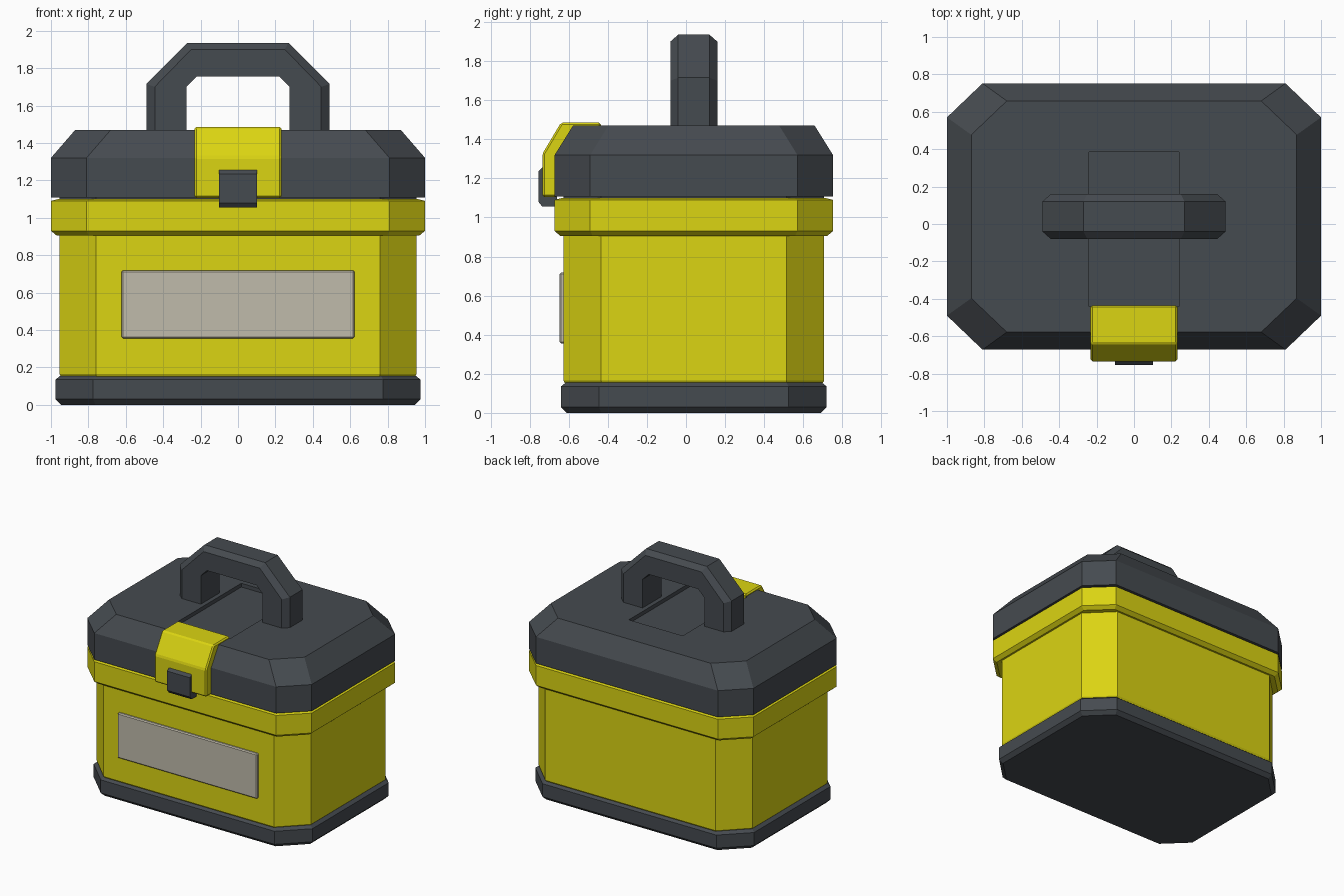
import bpy, bmesh

if "Cube" in bpy.data.objects:
    bpy.data.objects.remove(bpy.data.objects["Cube"])

YC = 0.04  # the octagonal case is centred slightly behind the origin


def material(name, rgb):
    m = bpy.data.materials.new(name)
    m.diffuse_color = (*rgb, 1)
    m.use_nodes = True
    m.node_tree.nodes["Principled BSDF"].inputs["Base Color"].default_value = m.diffuse_color
    return m


yellow = material("yellow plastic", (0.71, 0.66, 0.006))
dark = material("dark grey plastic", (0.060, 0.069, 0.079))
grey = material("label grey", (0.53, 0.50, 0.41))


def loft(name, rings, mat):
    """Skin a list of equal-length closed rings and cap both ends."""
    bm = bmesh.new()
    vs = [[bm.verts.new(p) for p in r] for r in rings]
    n = len(rings[0])
    for a, b in zip(vs, vs[1:]):
        for i in range(n):
            j = (i + 1) % n
            bm.faces.new((a[i], a[j], b[j], b[i]))
    bm.faces.new(vs[0])
    bm.faces.new(vs[-1])
    bmesh.ops.recalc_face_normals(bm, faces=bm.faces[:])
    me = bpy.data.meshes.new(name)
    bm.to_mesh(me)
    bm.free()
    me.materials.append(mat)
    ob = bpy.data.objects.new(name, me)
    bpy.context.scene.collection.objects.link(ob)
    return ob


def octagon(hx, hy, cx, cy, z):
    """Cut-corner rectangle; cx, cy are where the straight sides end."""
    q = [(hx, -cy), (hx, cy), (cx, hy), (-cx, hy),
         (-hx, cy), (-hx, -cy), (-cx, -hy), (cx, -hy)]
    return [(x, y + YC, z) for x, y in q]


def case_part(name, hx, hy, cx, cy, levels, mat):
    """levels: (z, inset) pairs from bottom to top."""
    return loft(name, [octagon(hx - d, hy - d, cx - d * .4, cy - d * .4, z)
                       for z, d in levels], mat)


def extrude_x(name, profile, hx, mat, bevel=0.0):
    ob = loft(name, [[(x, y, z) for y, z in profile] for x in (-hx, hx)], mat)
    if bevel:
        b = ob.modifiers.new("edge", 'BEVEL')
        b.width, b.segments, b.limit_method = bevel, 1, 'ANGLE'
        b.angle_limit = 0.3
    return ob


def rect(y0, y1, z0, z1):
    return [(y0, z0), (y1, z0), (y1, z1), (y0, z1)]


# Case: base, body and rim
case_part("base", .975, .68, .775, .485,
          [(0, .03), (.03, 0), (.135, 0), (.155, .025)], dark)
case_part("body", .955, .667, .76, .475,
          [(.145, .012), (.165, 0), (.95, 0)], yellow)
case_part("rim", 1, .712, .81, .53,
          [(.905, .03), (.93, 0), (1.09, 0), (1.10, .04)], yellow)
case_part("lid_seam", .955, .667, .76, .475, [(1.08, 0), (1.12, 0)], dark)

# Lid with sloping shoulders
lid = loft("lid", [octagon(1, .712, .81, .53, 1.107),
                   octagon(1, .712, .81, .53, 1.32),
                   octagon(.87, .618, .68, .437, 1.47)], dark)

# Shallow recess in the lid top, running back from the latch
cutter = extrude_x("recess_cutter", rect(-.44, .385, 1.44, 1.6), .24, dark)
cutter.hide_render = True
cut = lid.modifiers.new("recess", 'BOOLEAN')
cut.operation, cut.solver, cut.object = 'DIFFERENCE', 'EXACT', cutter
bpy.context.view_layer.objects.active = lid
bpy.ops.object.modifier_apply(modifier=cut.name)
bpy.data.objects.remove(cutter)

# Handle: one arch, outer edges chamfered, swept through mirrored stations
half = [((.275, 1.43), (.445, 1.43), (.49, 1.43)),
        ((.275, 1.70), (.445, 1.70), (.49, 1.715)),
        ((.22, 1.755), (.25, 1.90), (.27, 1.935))]
stations = [(s, -1) for s in half] + [(s, 1) for s in reversed(half)]
rings = []
for (inner, side, outer), sx in stations:
    pts = [(inner, -.08), (side, -.08), (outer, -.04),
           (outer, .12), (side, .16), (inner, .16)]
    rings.append([(sx * p[0], y, p[1]) for p, y in pts])
loft("handle", rings, dark)

# Latch wrapping over the front shoulder, with its catch
extrude_x("latch", [(-.735, 1.105), (-.735, 1.325), (-.64, 1.485), (-.435, 1.485),
                    (-.435, 1.43), (-.56, 1.43), (-.655, 1.32), (-.655, 1.105)],
          .232, yellow, .01)
extrude_x("catch", [(-.755, 1.08), (-.755, 1.235), (-.735, 1.255), (-.66, 1.255),
                    (-.66, 1.055), (-.735, 1.055)], .102, dark)

# Front label plate
extrude_x("label_plate", rect(-.647, -.61, .355, .718), .623, grey, .008)
